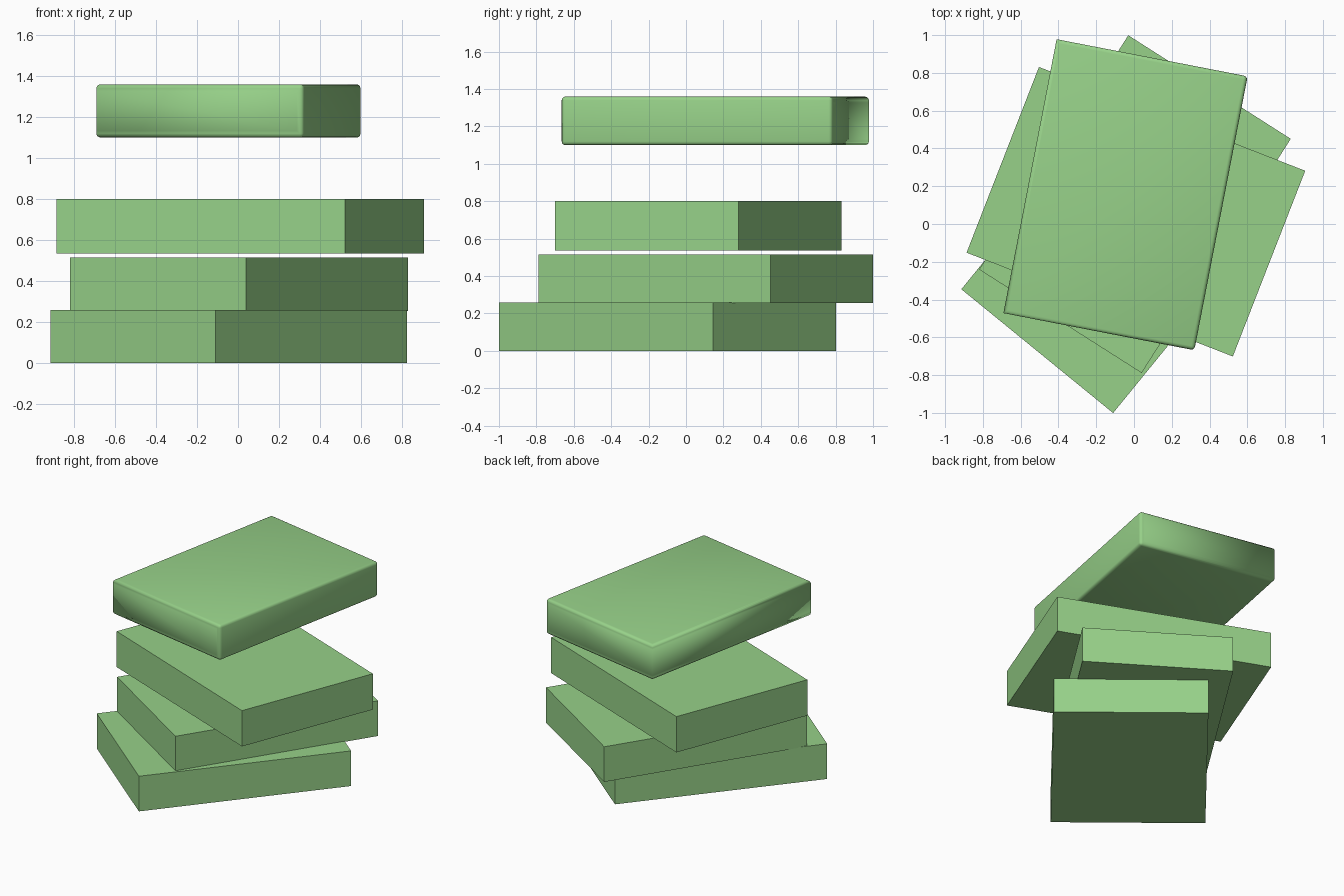
import bpy, bmesh, math

if "Cube" in bpy.data.objects:
    bpy.data.objects.remove(bpy.data.objects["Cube"], do_unlink=True)

green = bpy.data.materials.new("leaf_green")
green.use_nodes = True
GREEN = (0.31, 0.64, 0.25, 1)
green.diffuse_color = GREEN
green.node_tree.nodes["Principled BSDF"].inputs["Base Color"].default_value = GREEN


def box_mesh(width, length, height):
    bm = bmesh.new()
    bmesh.ops.create_cube(bm, size=1)
    bmesh.ops.scale(bm, vec=(width, length, height), verts=bm.verts)
    return bm


def place(name, bm, centre, degrees, smooth=False):
    bmesh.ops.recalc_face_normals(bm, faces=bm.faces)
    for f in bm.faces:
        f.smooth = smooth
    mesh = bpy.data.meshes.new(name)
    bm.to_mesh(mesh)
    bm.free()
    mesh.materials.append(green)
    obj = bpy.data.objects.new(name, mesh)
    obj.location = centre
    obj.rotation_euler.z = math.radians(degrees)
    bpy.context.collection.objects.link(obj)
    return obj


def bound_book(width, length, height, board, recess, rounding):
    """Cover boards and spine (+x) around a recessed page block."""
    bm = box_mesh(width, length, height)
    hx, hy, hz = width / 2, length / 2, height / 2

    # Page edges: every side but the spine, framed and pushed inwards
    bm.normal_update()
    pages = [f for f in bm.faces if f.normal.x < -0.5 or abs(f.normal.y) > 0.5]
    bmesh.ops.inset_region(bm, faces=pages, thickness=board,
                           use_boundary=True, use_even_offset=True)
    out = bmesh.ops.extrude_face_region(bm, geom=pages)
    for v in out["geom"]:
        if isinstance(v, bmesh.types.BMVert):
            v.co.x = max(v.co.x, -hx + recess)
            v.co.y = max(-hy + recess, min(hy - recess, v.co.y))

    # Rounded outer edges of boards and spine
    def outer(e):
        a, b = (v.co for v in e.verts)
        on_board = all(abs(abs(c.z) - hz) < 1e-4 for c in (a, b)) and a.z * b.z > 0
        on_spine = all(abs(c.x - hx) < 1e-4 for c in (a, b))
        return on_board or on_spine

    bmesh.ops.bevel(bm, geom=[e for e in bm.edges if outer(e)], offset=rounding,
                    segments=3, profile=0.5, affect='EDGES', clamp_overlap=True)
    return bm


# Three plain books, each turned differently
stack = [
    ("bottom_book", (1.037, 1.479, 0.26), (-0.045, -0.10, 0.13), -39.2),
    ("second_book", (1.02, 1.47, 0.26), (0.005, 0.105, 0.385), -32.5),
    ("third_book", (1.513, 1.055, 0.265), (0.01, 0.065, 0.668), -21.3),
]
for name, size, centre, turn in stack:
    place(name, box_mesh(*size), centre, turn)

# Detailed book floating above the stack
place("top_book", bound_book(1.03, 1.477, 0.26, 0.033, 0.028, 0.02),
      (-0.045, 0.155, 1.23), -11, smooth=True)
